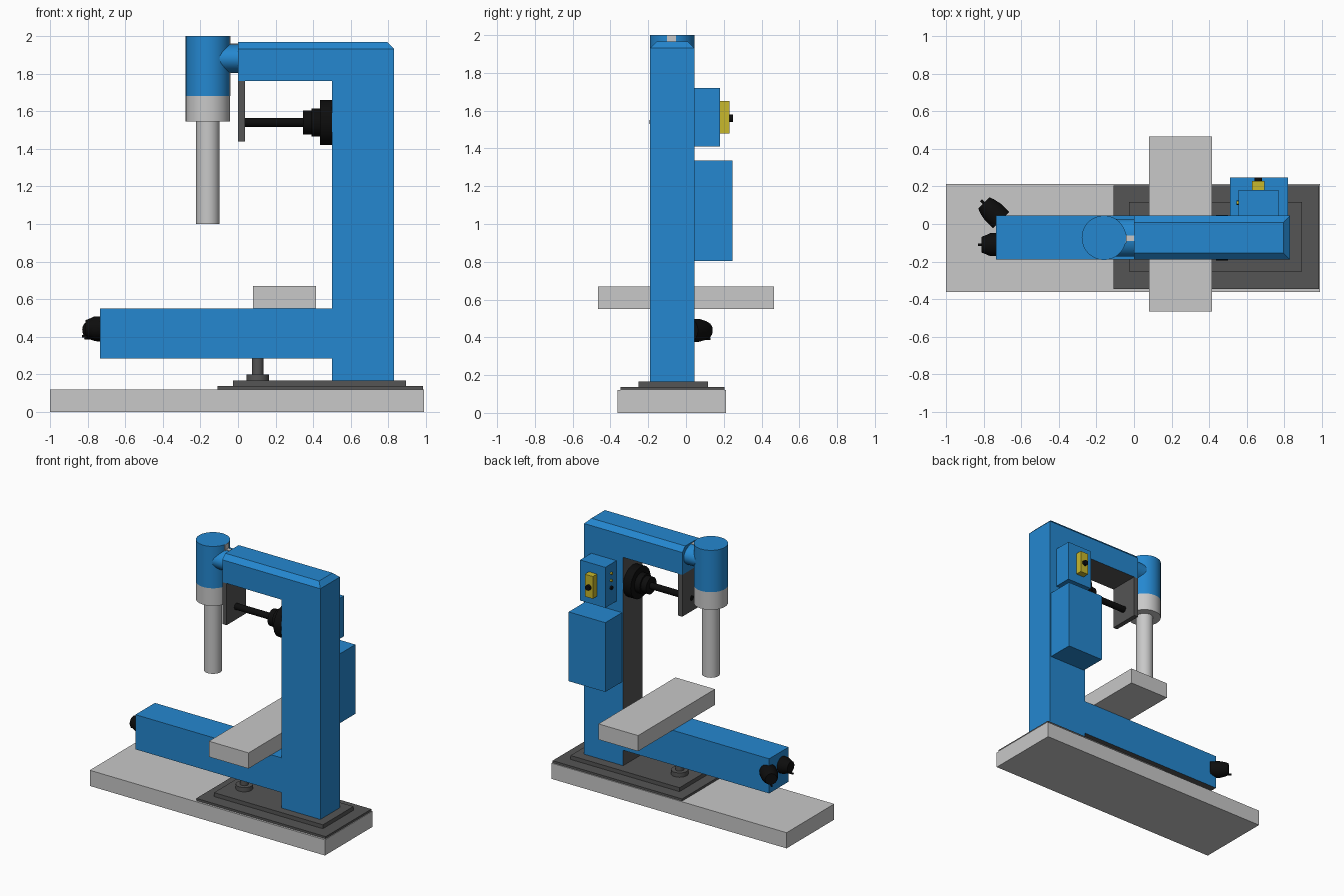
import bpy, bmesh, math
from mathutils import Vector

if "Cube" in bpy.data.objects:
    bpy.data.objects.remove(bpy.data.objects["Cube"])


def mat(name, rgb):
    m = bpy.data.materials.new(name)
    m.diffuse_color = (*rgb, 1)
    m.use_nodes = True
    m.node_tree.nodes["Principled BSDF"].inputs["Base Color"].default_value = m.diffuse_color
    return m


BLUE = mat("blue paint", (0.018, 0.245, 0.63))
LIGHT = mat("light grey metal", (0.58, 0.58, 0.58))
DARK = mat("dark grey metal", (0.09, 0.09, 0.09))
BLACK = mat("black plastic", (0.004, 0.004, 0.004))
YELLOW = mat("yellow plastic", (0.58, 0.48, 0.025))


def finish(name, bm, *mats):
    bmesh.ops.recalc_face_normals(bm, faces=bm.faces[:])
    me = bpy.data.meshes.new(name)
    bm.to_mesh(me)
    bm.free()
    for m in mats:
        me.materials.append(m)
    ob = bpy.data.objects.new(name, me)
    bpy.context.collection.objects.link(ob)
    return ob


def box(name, x, y, z, m):
    bm = bmesh.new()
    bmesh.ops.create_cube(bm, size=1)
    for v in bm.verts:
        v.co = [(r[0] + r[1]) / 2 + c * (r[1] - r[0]) for c, r in zip(v.co, (x, y, z))]
    return finish(name, bm, m)


def turned(name, start, axis, profile, m, n=32, squash=1):
    """Solid of revolution: profile is (distance along axis, radius) pairs."""
    bm = bmesh.new()
    rings = []
    for d, r in profile:
        rings.append([bm.verts.new((r * math.cos(2 * math.pi * i / n) * squash,
                                    r * math.sin(2 * math.pi * i / n), d)) for i in range(n)])
    for a, b in zip(rings, rings[1:]):
        for i in range(n):
            j = (i + 1) % n
            bm.faces.new((a[i], a[j], b[j], b[i]))
    bm.faces.new(rings[0])
    bm.faces.new(rings[-1])
    ob = finish(name, bm, m)
    ob.rotation_euler = Vector(axis).to_track_quat('Z', 'Y').to_euler()
    ob.location = start
    bpy.ops.object.select_all(action='DESELECT')
    ob.select_set(True)
    bpy.context.view_layer.objects.active = ob
    bpy.ops.object.shade_smooth_by_angle(angle=math.radians(35))
    return ob


Y0, Y1, YC = -0.19, 0.045, -0.073   # body thickness and its middle

# Base and stepped floor plates
box("base", (-1, 0.99), (-0.363, 0.213), (0, 0.12), LIGHT)
box("lower_floor_plate", (-0.11, 0.985), (-0.347, 0.205), (0.12, 0.137), DARK)
box("upper_floor_plate", (-0.027, 0.895), (-0.252, 0.117), (0.137, 0.167), DARK)

# C-shaped body: extruded profile, chamfered top, dark inner faces
outline = [(0.5, 0.167), (0.83, 0.167), (0.83, 1.967), (0, 1.967), (0, 1.76),
           (0.5, 1.76), (0.5, 0.55), (-0.735, 0.55), (-0.735, 0.285), (0.5, 0.285)]
bm = bmesh.new()
face = bm.faces.new([bm.verts.new((x, Y0, z)) for x, z in outline])
ext = bmesh.ops.extrude_face_region(bm, geom=[face])
for v in ext["geom"]:
    if isinstance(v, bmesh.types.BMVert):
        v.co.y = Y1
bmesh.ops.recalc_face_normals(bm, faces=bm.faces[:])
top = [e for e in bm.edges if all(v.co.z > 1.96 for v in e.verts)
       and not all(v.co.x < 0.01 for v in e.verts)]
bmesh.ops.bevel(bm, geom=top, offset=0.036, segments=1, affect='EDGES')
bm.normal_update()
for f in bm.faces:
    inner = f.normal.x < -0.9 and abs(f.calc_center_median().x - 0.5) < 0.01
    f.material_index = 1 if inner or f.normal.z < -0.9 else 0
finish("c_frame_body", bm, BLUE, DARK)

# Head, spindle and neck
HX = -0.16
turned("head", (HX, YC, 1.68), (0, 0, 1), [(0, 0.118), (0.32, 0.118)], BLUE, 48)
turned("head_collar", (HX, YC, 1.545), (0, 0, 1), [(0, 0.118), (0.135, 0.118)], LIGHT, 48)
turned("spindle", (HX, YC, 1.0), (0, 0, 1), [(0, 0.0625), (0.55, 0.0625)], LIGHT, 40)
neck = turned("neck", (-0.15, YC, 1.88), (1, 0, 0), [(0, 0.077), (0.15, 0.077)], BLUE, 40)
for v in neck.data.vertices:      # widen the neck sideways
    w = neck.rotation_euler.to_matrix() @ v.co
    w.y *= 1.3
    v.co = neck.rotation_euler.to_matrix().inverted() @ w
box("head_strip", (-0.06, -0.039), (-0.1, -0.052), (1.68, 1.999), LIGHT)
box("neck_strip", (-0.045, 0), (-0.09, -0.06), (1.94, 1.96), LIGHT)

# Hanging plate with shaft and stepped hub
box("hanging_plate", (0, 0.036), (Y0, Y1), (1.44, 1.76), DARK)
turned("shaft_and_hub", (0, YC, 1.54), (1, 0, 0),
       [(0, 0.024), (0.345, 0.024), (0.345, 0.063), (0.39, 0.063), (0.39, 0.075),
        (0.435, 0.075), (0.435, 0.12), (0.5, 0.12)], BLACK)

# Work table and levelling foot
box("work_table", (0.08, 0.415), (-0.465, 0.465), (0.55, 0.67), LIGHT)
turned("levelling_foot", (0.105, YC, 0.167), (0, 0, 1),
       [(0, 0.06), (0.033, 0.06), (0.033, 0.03), (0.12, 0.03)], DARK)

# Two control knobs with small levers on the lower arm
for i, (pos, axis, length) in enumerate([((-0.735, -0.11, 0.447), (-1, 0, 0), 0.05),
                                         ((-0.707, 0.02, 0.437), (-1, 1, 0), 0.105)]):
    a = Vector(axis).normalized()
    turned(f"knob_{i + 1}", pos, a, [(0, 0.061), (length * 0.6, 0.061),
                                     (length, 0.052), (length + 0.025, 0.042)], BLACK)
    turned(f"knob_lever_{i + 1}", Vector(pos) + a * (length - 0.03) - Vector((0, 0, 0.045)),
           a, [(0, 0.007), (0.075, 0.007)], BLACK, 12)

# Electrical boxes on the back
box("lower_cabinet", (0.51, 0.82), (Y1, 0.247), (0.805, 1.335), BLUE)
box("switch_box", (0.557, 0.77), (Y1, 0.18), (1.41, 1.72), BLUE)
box("switch_plate", (0.627, 0.695), (0.18, 0.23), (1.48, 1.65), YELLOW)
turned("switch_button", (0.66, 0.23, 1.56), (0, 1, 0), [(0, 0.02), (0.018, 0.02)], BLACK, 20)
for i, (z, r, m) in enumerate([(1.65, 0.009, YELLOW), (1.595, 0.009, YELLOW), (1.54, 0.013, BLACK)]):
    turned(f"indicator_{i + 1}", (0.56, 0.113, z), (-1, 0, 0), [(0, r), (0.016, r)], m, 16)
